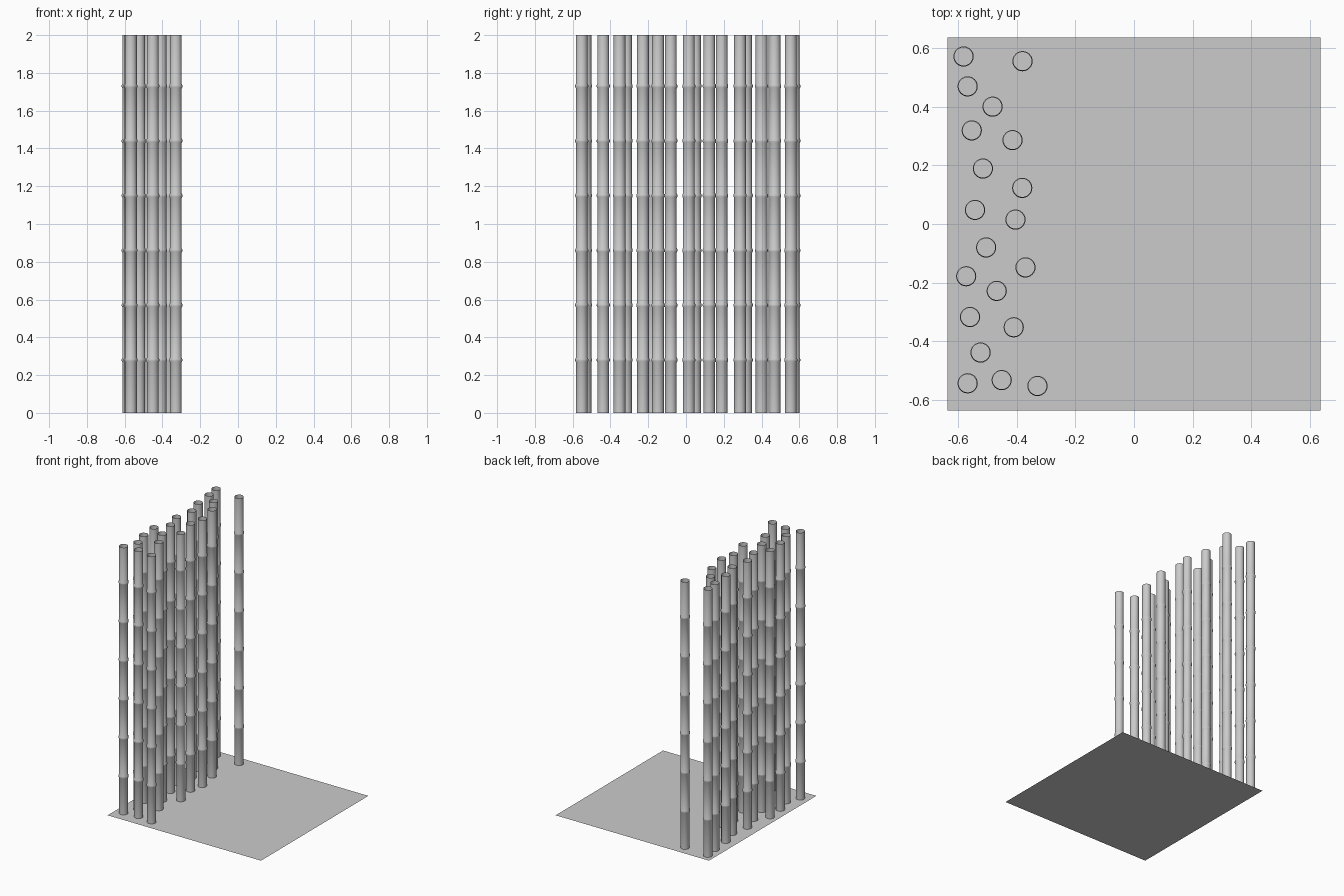
import bpy, bmesh, math

if "Cube" in bpy.data.objects:
    bpy.data.objects.remove(bpy.data.objects["Cube"])

SIDES = 24
RADIUS = 0.031
RING = 0.0345
NODES = [0.28 + 0.29 * i for i in range(6)]
SPOTS = [
    (-0.581, 0.571), (-0.38, 0.555), (-0.567, 0.469), (-0.482, 0.40),
    (-0.553, 0.319), (-0.414, 0.286), (-0.515, 0.189), (-0.381, 0.123),
    (-0.542, 0.048), (-0.404, 0.015), (-0.504, -0.08), (-0.37, -0.148),
    (-0.572, -0.178), (-0.468, -0.228), (-0.559, -0.317), (-0.41, -0.352),
    (-0.523, -0.438), (-0.567, -0.543), (-0.451, -0.532), (-0.329, -0.552),
]

# stalk profile: straight open tube with a thin raised ring at every node
profile = [(RADIUS, 0.0)]
for z in NODES:
    profile += [(RADIUS, z - 0.012), (RING, z - 0.005),
                (RING, z + 0.005), (RADIUS, z + 0.012)]
profile.append((RADIUS, 2.0))


def stalk_mesh():
    bm = bmesh.new()
    loops = []
    for r, z in profile:
        loops.append([bm.verts.new((r * math.cos(2 * math.pi * i / SIDES),
                                    r * math.sin(2 * math.pi * i / SIDES), z))
                      for i in range(SIDES)])
    for a, b in zip(loops, loops[1:]):
        for i in range(SIDES):
            j = (i + 1) % SIDES
            bm.faces.new((a[i], a[j], b[j], b[i])).smooth = True
    for e in bm.edges:
        if e.is_manifold and e.calc_face_angle() > math.radians(25):
            e.smooth = False
    me = bpy.data.meshes.new("bamboo_stalk")
    bm.to_mesh(me)
    bm.free()
    return me


# bamboo stalks
stalk = stalk_mesh()
for n, (x, y) in enumerate(SPOTS, 1):
    ob = bpy.data.objects.new(f"bamboo_stalk_{n:02d}", stalk)
    ob.location = (x, y, 0)
    bpy.context.collection.objects.link(ob)

# flat ground sheet
bpy.ops.mesh.primitive_plane_add(size=1.27, location=(0, 0, 0))
bpy.context.object.name = "ground_sheet"
